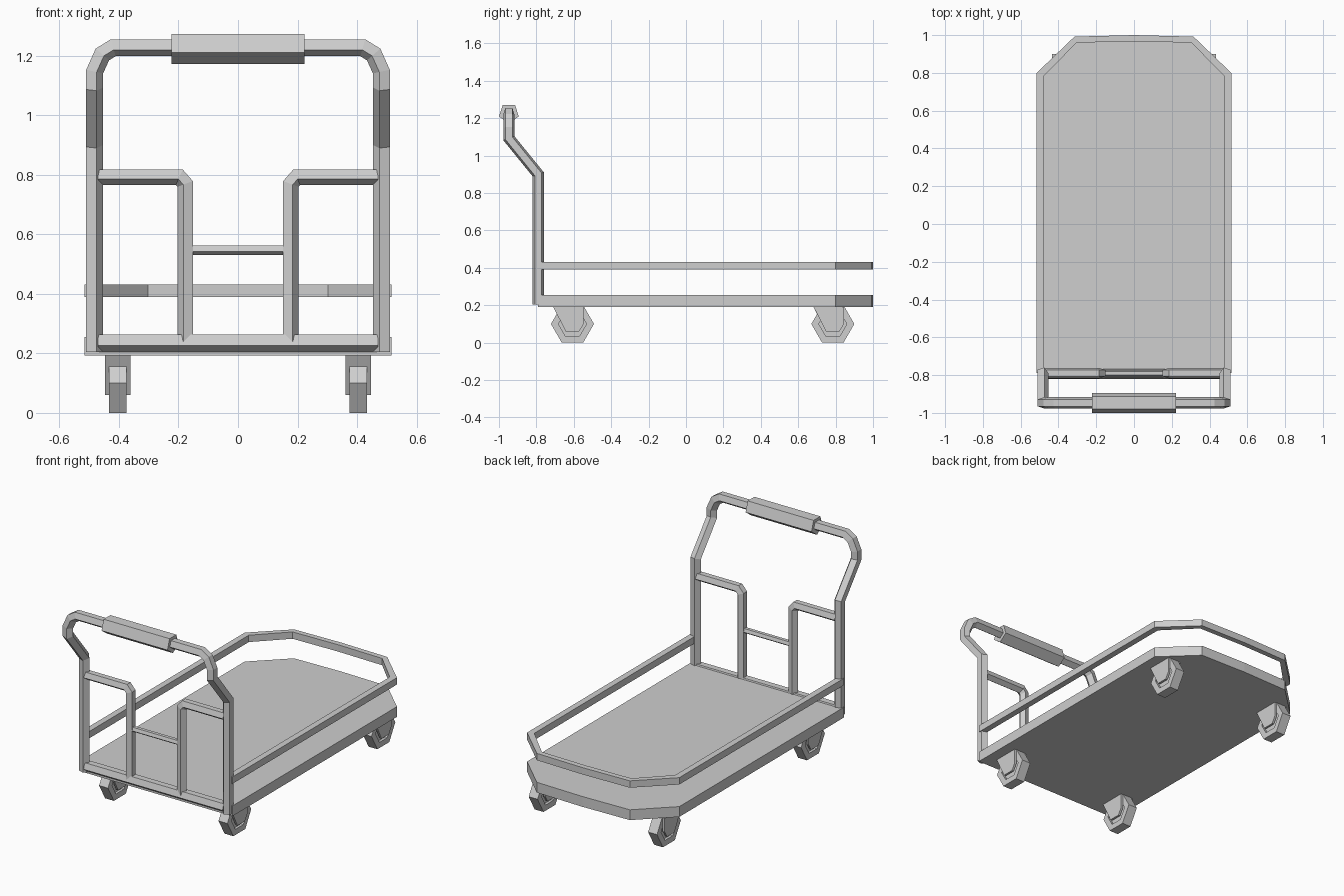
import bpy
import bmesh
import math
from mathutils import Vector

cube = bpy.data.objects.get("Cube")
if cube:
    bpy.data.objects.remove(cube, do_unlink=True)

grey = bpy.data.materials.new("light_grey")
grey.use_nodes = True
grey.diffuse_color = (0.62, 0.62, 0.62, 1)
grey.node_tree.nodes["Principled BSDF"].inputs["Base Color"].default_value = (0.62, 0.62, 0.62, 1)


def loft(name, rings):
    """Join equal-sized rings of points with quads and cap both ends."""
    bm = bmesh.new()
    loops = [[bm.verts.new(p) for p in ring] for ring in rings]
    n = len(loops[0])
    for a, b in zip(loops, loops[1:]):
        for i in range(n):
            j = (i + 1) % n
            bm.faces.new((a[i], a[j], b[j], b[i]))
    bm.faces.new(loops[0])
    bm.faces.new(loops[-1])
    bmesh.ops.recalc_face_normals(bm, faces=bm.faces)
    mesh = bpy.data.meshes.new(name)
    bm.to_mesh(mesh)
    bm.free()
    mesh.materials.append(grey)
    obj = bpy.data.objects.new(name, mesh)
    bpy.context.collection.objects.link(obj)
    return obj


def tube(name, path, out, r):
    """Five-sided tube with mitred bends; a flat side faces 'out'."""
    path = [Vector(p) for p in path]
    out = Vector(out)
    dirs = [(b - a).normalized() for a, b in zip(path, path[1:])]
    side = dirs[0].cross(out)
    angles = [math.radians(36 + 72 * k) for k in range(5)]
    ring = [path[0] + r * (out * math.cos(a) + side * math.sin(a)) for a in angles]
    rings = [ring]
    for i, d in enumerate(dirs):
        p = path[i + 1]
        t = d + dirs[min(i + 1, len(dirs) - 1)]
        ring = [v + d * ((p - v).dot(t) / d.dot(t)) for v in ring]
        rings.append(ring)
    return loft(name, rings)


def mirrored(half):
    """Complete a path from its -x half."""
    return half + [(-x, y, z) for x, y, z in reversed(half) if x]


def outline(half):
    return half + [(-x, y) for x, y in reversed(half) if x]


# Deck and guard rail share one outline, open at the handle end
FRONT = -0.79
outer = outline([(-0.515, FRONT), (-0.515, 0.8), (-0.315, 0.992), (0, 1.0)])
inner = outline([(-0.477, FRONT), (-0.477, 0.785), (-0.303, 0.96), (0, 0.967)])
loft("deck", [[(x, y, z) for x, y in outer] for z in (0.192, 0.255)])
loft("guard_rail", [[(*o, 0.39), (*o, 0.432), (*i, 0.432), (*i, 0.39)]
                    for o, i in zip(outer, inner)])

# Handle frame, leaning forward at the top
GRIP_Y = -0.947
POST_X = -0.4845
handle = mirrored([(POST_X, FRONT, 0.205), (POST_X, FRONT, 0.9),
                   (POST_X, GRIP_Y, 1.093), (POST_X, GRIP_Y, 1.147),
                   (-0.458, GRIP_Y, 1.206), (-0.42, GRIP_Y, 1.2295)])
tube("handle_frame", handle, (-1, 0, 0), 0.0315)
tube("handle_grip", [(-0.223, GRIP_Y, 1.227), (0.223, GRIP_Y, 1.227)], (0, 0, 1), 0.0555)

# Bars inside the handle frame
tube("lower_bar", [(-0.47, FRONT, 0.237), (0.47, FRONT, 0.237)], (0, 0, 1), 0.0325)
tube("middle_bar", [(-0.163, FRONT, 0.5475), (0.163, FRONT, 0.5475)], (0, 0, 1), 0.0177)
for side, sx in (("right", -1), ("left", 1)):
    tube("inner_bar_" + side,
         [(sx * 0.47, FRONT, 0.794), (sx * 0.196, FRONT, 0.794),
          (sx * 0.175, FRONT, 0.77), (sx * 0.175, FRONT, 0.24)], (0, 0, 1), 0.0287)

# Casters: recessed hexagonal wheel, two fork plates and a crown
WHEEL_PROFILE = [(-0.014, 0.075), (-0.03, 0.075), (-0.03, 0.115),
                 (0.03, 0.115), (0.03, 0.075), (0.014, 0.075)]
PLATE = [(-0.105, 0.195), (-0.036, 0.06), (0.035, 0.06), (0.06, 0.1), (0.06, 0.195)]
CROWN = [(-0.105, 0.195), (-0.085, 0.155), (0.06, 0.155), (0.06, 0.195)]


def slab(name, shape, cx, cy, x0, x1):
    return loft(name, [[(cx + x, cy + y, z) for y, z in shape] for x in (x0, x1)])


for end, cy in (("front", -0.607), ("back", 0.785)):
    for side, cx in (("right", -0.404), ("left", 0.404)):
        tag = end + "_" + side
        hexagon = [math.radians(60 * k) for k in range(6)]
        loft("wheel_" + tag,
             [[(cx + x, cy + r * math.cos(a), 0.1 + r * math.sin(a)) for a in hexagon]
              for x, r in WHEEL_PROFILE])
        slab("fork_crown_" + tag, CROWN, cx, cy, -0.03, 0.03)
        for plate, s in (("a", -1), ("b", 1)):
            slab("fork_plate_" + plate + "_" + tag, PLATE, cx, cy, s * 0.03, s * 0.043)
